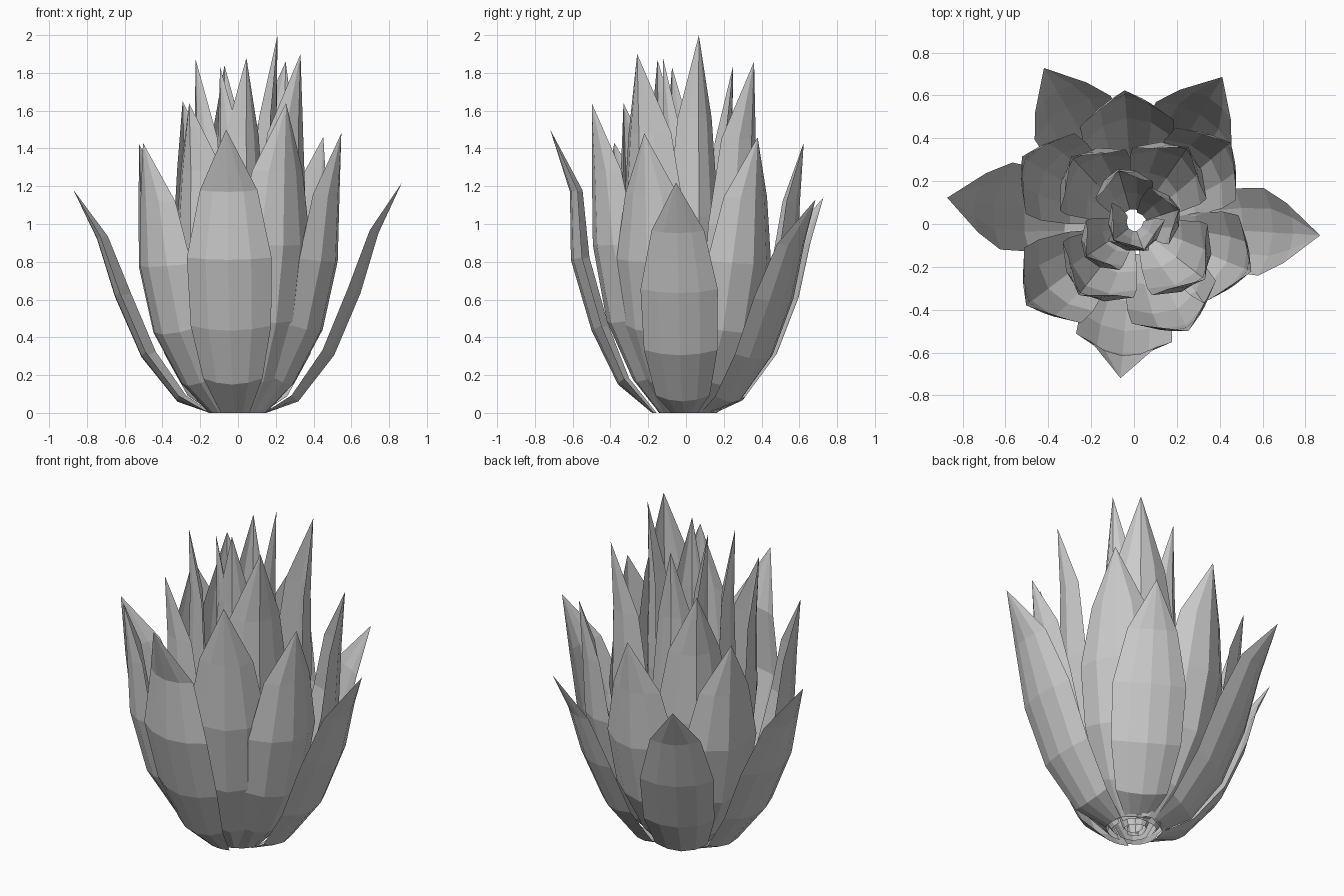
import bpy
from math import radians, cos, sin

if "Cube" in bpy.data.objects:
    bpy.data.objects.remove(bpy.data.objects["Cube"])

# Side curve of each whorl: radius from the axis at each row, and row heights as share of length
OUTER = ((.15, .32, .51, .65, .745, .87), (0, .05, .25, .52, .78, 1))
FRONT = ((.18, .36, .50, .61, .615, .72), (0, .10, .29, .54, .78, 1))
MIDDLE = ((.16, .32, .485, .575, .59, .61), (0, .10, .29, .54, .78, 1))
INNER = ((.12, .25, .365, .41, .405, .42), (0, .09, .27, .53, .78, 1))
HEART = ((.06, .13, .20, .225, .215, .22), (0, .08, .26, .52, .78, 1))
WIDTHS = (.34, .70, .95, 1.0, .68, 0)      # half width share per row
COLUMNS = (-1, -.54, 0, .54, 1)


def leaf(name, curve, angle, tip_radius, height, half_width, cup):
    """Cupped, pointed low-poly leaf leaning outwards at the given angle."""
    radii, levels = curve
    a = radians(angle)
    scale = tip_radius / radii[-1]
    verts, faces = [], []
    rows = len(radii)
    n = len(COLUMNS)

    def place(r, s, z):
        verts.append((r * cos(a) - s * sin(a), r * sin(a) + s * cos(a), z))

    for i in range(rows - 1):
        # edges bend inwards, and upwards where the leaf leans out
        j = min(i + 1, rows - 1)
        dr = (radii[j] - radii[max(i - 1, 0)]) * scale
        dz = (levels[j] - levels[max(i - 1, 0)]) * height
        length = (dr * dr + dz * dz) ** .5
        nr, nz = -dz / length, dr / length
        for c in COLUMNS:
            depth = cup * WIDTHS[i] * c * c
            place(radii[i] * scale + nr * depth, c * WIDTHS[i] * half_width,
                  levels[i] * height + (nz * depth if i else 0))
    place(tip_radius, 0, height)
    for i in range(rows - 2):
        for k in range(n - 1):
            p = i * n + k
            faces.append((p, p + 1, p + n + 1, p + n))
    last = (rows - 2) * n
    for k in range(n - 1):
        faces.append((last + k, last + k + 1, len(verts) - 1))
    mesh = bpy.data.meshes.new(name)
    mesh.from_pydata(verts, [], faces)
    obj = bpy.data.objects.new(name, mesh)
    bpy.context.collection.objects.link(obj)


# Each leaf: angle, tip radius, height
whorls = [
    ("outer_leaf", OUTER, .205, .06,
     [(-3.5, .87, 1.22), (59, .80, 1.13), (120, .84, 1.14), (172, .88, 1.18)]),
    ("front_leaf", FRONT, .225, .08, [(265, .722, 1.50)]),
    ("middle_leaf", MIDDLE, .22, .12,
     [(94, .625, 1.43), (40, .59, 1.46), (-22, .59, 1.48),
      (-63, .56, 1.64), (217, .63, 1.43), (149, .61, 1.42)]),
    ("inner_leaf", INNER, .21, .14,
     [(133, .43, 1.65), (55, .44, 1.86), (-38, .42, 1.90), (232, .42, 1.64)]),
    ("heart_leaf", HEART, .14, .10,
     [(18, .22, 2.0), (106, .26, 1.84), (214, .27, 1.87),
      (290, .13, 1.88), (218, .12, 1.83)]),
]
for name, curve, half_width, cup, leaves in whorls:
    for i, (angle, radius, height) in enumerate(leaves):
        leaf(f"{name}_{i + 1}", curve, angle, radius, height, half_width, cup)
